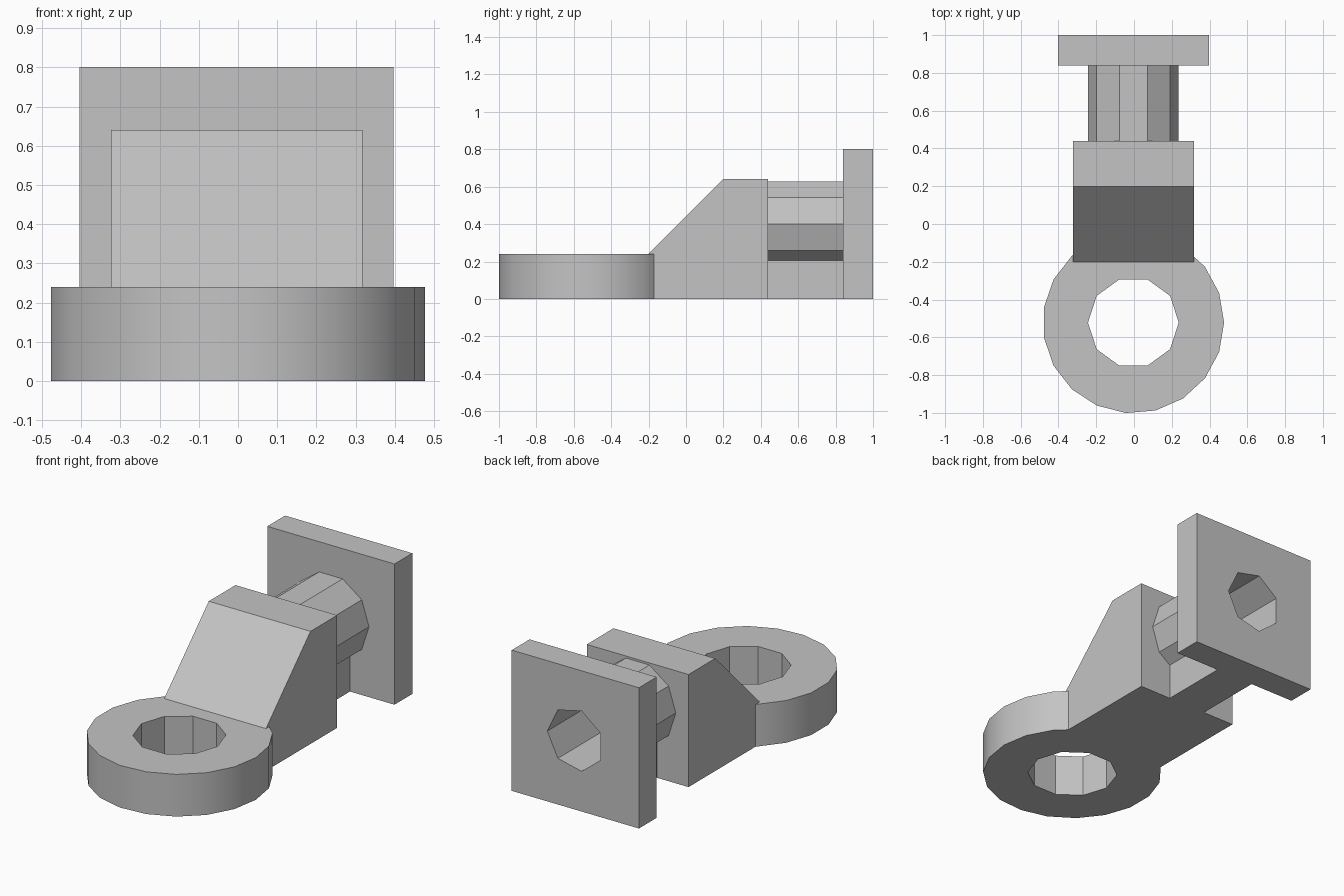
import bpy, bmesh, math
from mathutils import Vector

if "Cube" in bpy.data.objects:
    bpy.data.objects.remove(bpy.data.objects["Cube"], do_unlink=True)

grey = bpy.data.materials.new("light_grey")
grey.use_nodes = True
colour = (0.55, 0.55, 0.55, 1)
grey.diffuse_color = colour
grey.node_tree.nodes["Principled BSDF"].inputs["Base Color"].default_value = colour

U = 0.08006                # one design unit
CX = -0.0033               # centre line of the part
EYE_Y = -0.5216            # centre of the eyelet


def prism(name, points, offset):
    """Extrude a flat outline (in design units from the eyelet centre)."""
    bm = bmesh.new()
    face = bm.faces.new([bm.verts.new(Vector(p) * U + Vector((CX, EYE_Y, 0))) for p in points])
    new = bmesh.ops.extrude_face_region(bm, geom=[face])["geom"]
    bmesh.ops.translate(bm, vec=Vector(offset) * U,
                        verts=[v for v in new if isinstance(v, bmesh.types.BMVert)])
    bmesh.ops.recalc_face_normals(bm, faces=bm.faces)
    mesh = bpy.data.meshes.new(name)
    bm.to_mesh(mesh)
    bm.free()
    mesh.materials.append(grey)
    obj = bpy.data.objects.new(name, mesh)
    bpy.context.collection.objects.link(obj)
    return obj


def box(name, half_width, y0, y1, height):
    w = half_width
    return prism(name, [(-w, y0, 0), (w, y0, 0), (w, y1, 0), (-w, y1, 0)], (0, 0, height))


def circle(radius, sides):
    turns = [math.tau * i / sides for i in range(sides)]
    return [(radius * math.cos(a), radius * math.sin(a)) for a in turns]


def upright(name, radius, sides, z0, z1):
    return prism(name, [(x, y, z0) for x, y in circle(radius, sides)], (0, 0, z1 - z0))


def lengthwise(name, radius, sides, y0, y1):
    return prism(name, [(x, y0, z + 5) for x, z in circle(radius, sides)], (0, y1 - y0, 0))


def combine(target, other, operation):
    mod = target.modifiers.new(other.name, 'BOOLEAN')
    mod.operation, mod.solver, mod.object = operation, 'EXACT', other
    bpy.context.view_layer.objects.active = target
    bpy.ops.object.modifier_apply(modifier=mod.name)
    bpy.data.objects.remove(other, do_unlink=True)


# Sloped block with the eyelet disc growing out of its front
bracket = prism("bracket", [(-4, 4, 0), (-4, 12, 0), (-4, 12, 8), (-4, 9, 8), (-4, 4, 3)], (8, 0, 0))
combine(bracket, upright("eyelet", 6, 19, 0, 3), 'UNION')

# Barrel, the web beneath it and the square end plate
combine(bracket, lengthwise("barrel", 3, 10, 11.5, 17.5), 'UNION')
combine(bracket, box("web", 1.5, 11.5, 17.5, 2.7), 'UNION')
combine(bracket, box("end_plate", 5, 17, 19, 10), 'UNION')

# Holes through the eyelet and through the plate and barrel
combine(bracket, upright("eyelet_hole", 3, 10, -1, 4), 'DIFFERENCE')
combine(bracket, lengthwise("barrel_bore", 2.2, 7, 12, 20), 'DIFFERENCE')

# Smooth the eyelet rim, keep every other edge crisp
bpy.ops.object.select_all(action='DESELECT')
bracket.select_set(True)
bpy.context.view_layer.objects.active = bracket
bpy.ops.object.shade_smooth_by_angle(angle=math.radians(30))
